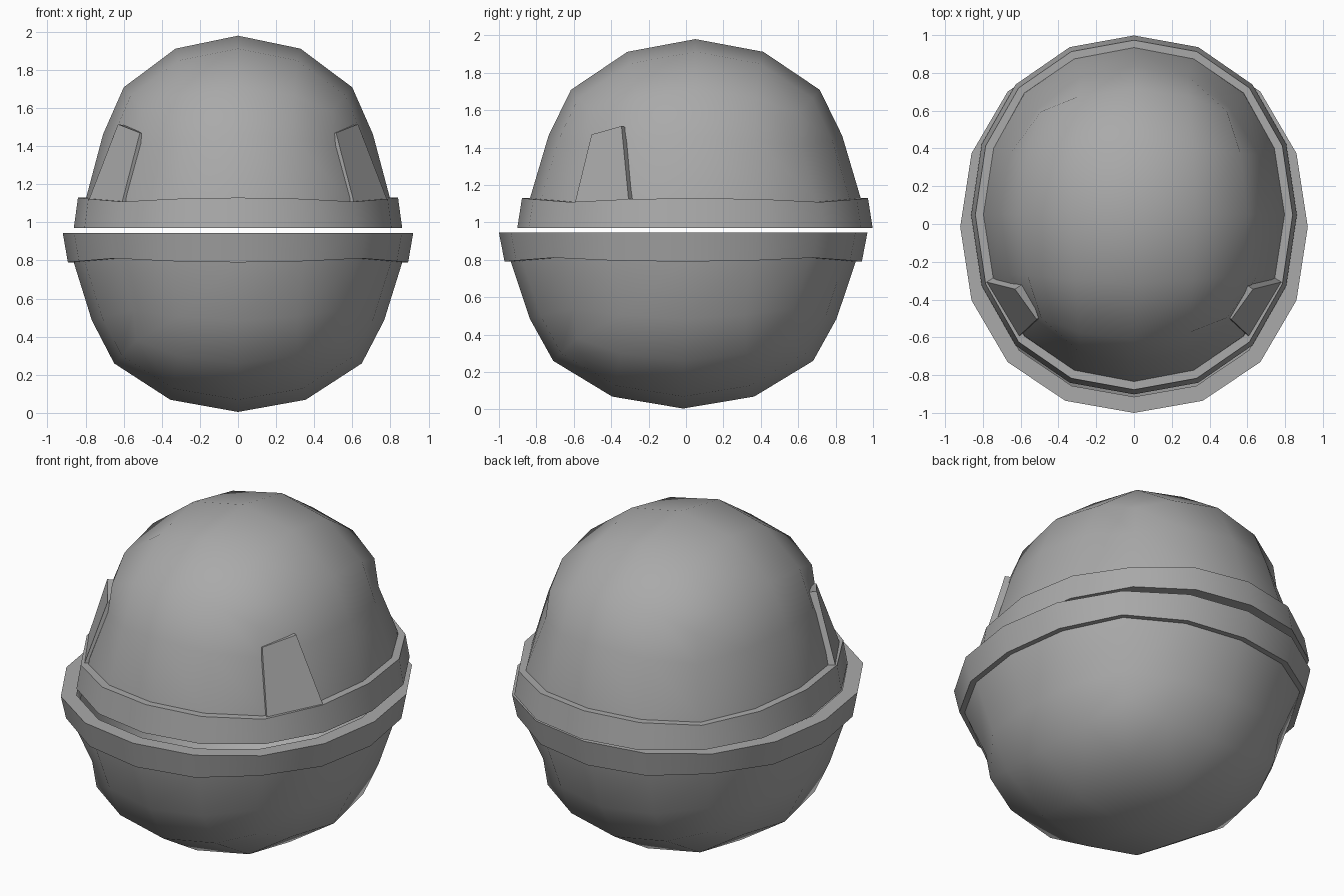
import bpy, bmesh, math
from mathutils import Vector

cube = bpy.data.objects.get("Cube")
if cube:
    bpy.data.objects.remove(cube, do_unlink=True)

grey = bpy.data.materials.new("plain_grey")
grey.use_nodes = True
colour = (0.4, 0.4, 0.4, 1)
grey.diffuse_color = colour
grey.node_tree.nodes["Principled BSDF"].inputs["Base Color"].default_value = colour


def finish(name, bm, angle):
    mesh = bpy.data.meshes.new(name)
    bm.to_mesh(mesh)
    bm.free()
    obj = bpy.data.objects.new(name, mesh)
    bpy.context.collection.objects.link(obj)
    mesh.materials.append(grey)
    bpy.ops.object.select_all(action='DESELECT')
    obj.select_set(True)
    bpy.context.view_layer.objects.active = obj
    bpy.ops.object.shade_smooth_by_angle(angle=math.radians(angle))
    return obj


def rounded_cube():
    """Subdivided cube, scaled so that its face centres lie at distance 1."""
    bpy.ops.mesh.primitive_cube_add(size=2)
    obj = bpy.context.object
    mod = obj.modifiers.new("round", 'SUBSURF')
    mod.levels = 2
    bpy.ops.object.modifier_apply(modifier=mod.name)
    bm = bmesh.new()
    bm.from_mesh(obj.data)
    bpy.data.objects.remove(obj, do_unlink=True)
    top = max(v.co.z for v in bm.verts)
    bmesh.ops.scale(bm, vec=Vector((1, 1, 1)) / top, verts=bm.verts)
    return bm


def dome(name, rx, ry, rz, cy, cz, sign):
    bm = rounded_cube()
    low = [v for v in bm.verts if v.co.z < -0.01]
    bmesh.ops.delete(bm, geom=low, context='VERTS')
    for v in bm.verts:
        x, y, z = v.co
        wide, narrow = max(abs(x), abs(y)), min(abs(x), abs(y))
        s = min(1, max(0, z / wide)) if wide > 0.001 else 1
        # slimmer waist between the cap and the open edge
        if s < 0.43:
            f = 0.965 - 0.045 * s / 0.43
            mid = s / 0.43
        else:
            f = 0.92 + 0.08 * (s - 0.43) / 0.57
            mid = (1 - s) / 0.57
        if wide > 0.001:
            f *= 1 - 0.04 * mid * (narrow / wide) ** 4
        v.co = (x * rx * f, cy + y * ry * f,
                cz + sign * (z * rz + 0.14 * (1 - s)))
    # short skirt hidden behind the rim
    border = [e for e in bm.edges if e.is_boundary]
    new = bmesh.ops.extrude_edge_only(bm, edges=border)["geom"]
    for v in new:
        if isinstance(v, bmesh.types.BMVert):
            v.co.z -= sign * 0.15
            v.co.x *= 1.02
            v.co.y = cy + (v.co.y - cy) * 1.02
    bmesh.ops.recalc_face_normals(bm, faces=bm.faces)
    finish(name, bm, 60)


def rim(name, cy, inner, tip, lip, z_tip, z_lip, wave):
    """Sixteen-sided band; tip is the edge by the dome, lip the one by the gap."""
    quarter = [(1, 0), (0.935, 0.395), (0.727, 0.727), (0.395, 0.935)]
    outline = []
    for turn in range(4):
        outline += quarter
        quarter = [(-y, x) for x, y in quarter]
    bm = bmesh.new()
    rings = []
    for (rx, ry), z, w in ((inner, z_tip, wave), (tip, z_tip, wave),
                           (lip, z_lip, 0), (inner, z_lip, 0)):
        rings.append([bm.verts.new((x * rx, cy + y * ry,
                                    z + w * (2 * min(abs(x), abs(y))) ** 2 / 2))
                      for x, y in outline])
    for a, b in zip(rings, rings[1:] + rings[:1]):
        for i in range(16):
            j = (i + 1) % 16
            bm.faces.new((a[i], a[j], b[j], b[i]))
    bmesh.ops.recalc_face_normals(bm, faces=bm.faces)
    finish(name, bm, 35)


def eye_plate(name, side):
    face = [(0.515, -0.505, 1.47), (0.63, -0.345, 1.515),
            (0.79, -0.305, 1.1), (0.61, -0.595, 1.1)]
    bm = bmesh.new()
    front = [bm.verts.new((side * x, y, z)) for x, y, z in face]
    back = [bm.verts.new((v.co.x - side * 0.06, v.co.y + 0.04, v.co.z - 0.01))
            for v in front]
    bm.faces.new(front)
    bm.faces.new(back[::-1])
    for i in range(4):
        j = (i + 1) % 4
        bm.faces.new((front[j], front[i], back[i], back[j]))
    bmesh.ops.recalc_face_normals(bm, faces=bm.faces)
    finish(name, bm, 20)


# shells
dome("upper_shell", 0.826, 0.916, 0.99, 0.05, 0.99, 1)
dome("lower_shell", 0.895, 0.957, 0.93, -0.015, 0.935, -1)

# rims either side of the gap
rim("upper_rim", 0.048, (0.78, 0.865), (0.84, 0.925), (0.862, 0.95), 1.13, 0.97, -0.02)
rim("lower_rim", -0.015, (0.835, 0.9), (0.893, 0.955), (0.92, 0.985), 0.79, 0.945, 0.02)

# raised plates on the front corners
eye_plate("left_plate", 1)
eye_plate("right_plate", -1)
